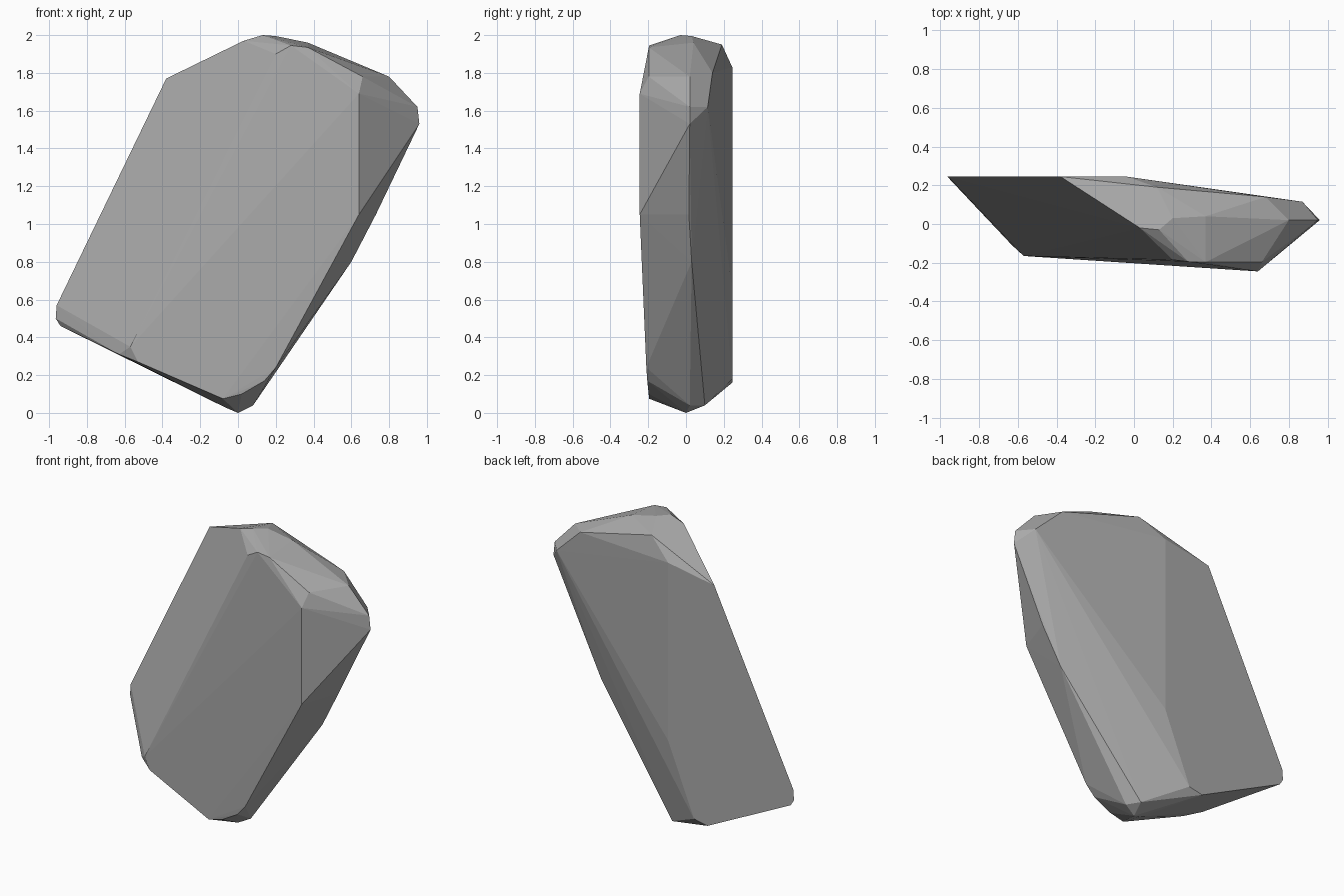
import bpy, bmesh

# Corners of the faceted boulder, grouped by region
front = [(-.57, -.165, .35), (-.53, -.168, .27), (.2, -.185, 1.9), (.28, -.195, 1.945),
         (.37, -.197, 1.935), (.66, -.197, 1.78), (.64, -.245, 1.69), (.64, -.245, 1.05),
         (.2, -.21, .24), (.14, -.205, .17), (.02, -.197, .1), (-.08, -.195, .075)]
back = [(-.965, .245, .5), (-.96, .245, .57), (-.94, .245, .46), (-.38, .245, 1.77),
        (-.04, .245, 1.83), (-.04, .245, .65), (-.23, .245, .18), (-.33, .245, .16)]
crown = [(.03, -.02, 1.97), (.13, -.03, 2), (.2, .03, 1.995), (.37, .04, 1.96),
         (.12, .19, 1.95), (.68, .14, 1.8), (.8, .02, 1.78), (.87, .115, 1.62)]
right_ridge = [(.95, .02, 1.62), (.96, .02, 1.53), (.73, .015, 1.05), (.6, .03, .8)]
base = [(0, 0, 0), (.08, .02, .04), (.03, .1, .04), (-.07, -.02, .03), (-.63, -.11, .31)]

# Wrap the corners in a hull of flat facets
bm = bmesh.new()
for p in front + back + crown + right_ridge + base:
    bm.verts.new(p)
hull = bmesh.ops.convex_hull(bm, input=bm.verts[:])
bmesh.ops.delete(bm, geom=[v for v in bm.verts if not v.link_faces], context='VERTS')
bmesh.ops.recalc_face_normals(bm, faces=bm.faces[:])

mesh = bpy.data.meshes.new("boulder")
bm.to_mesh(mesh)
bm.free()
boulder = bpy.data.objects.new("boulder", mesh)
bpy.context.collection.objects.link(boulder)

# Plain grey stone
stone = bpy.data.materials.new("grey stone")
stone.diffuse_color = (.4, .4, .4, 1)
mesh.materials.append(stone)
